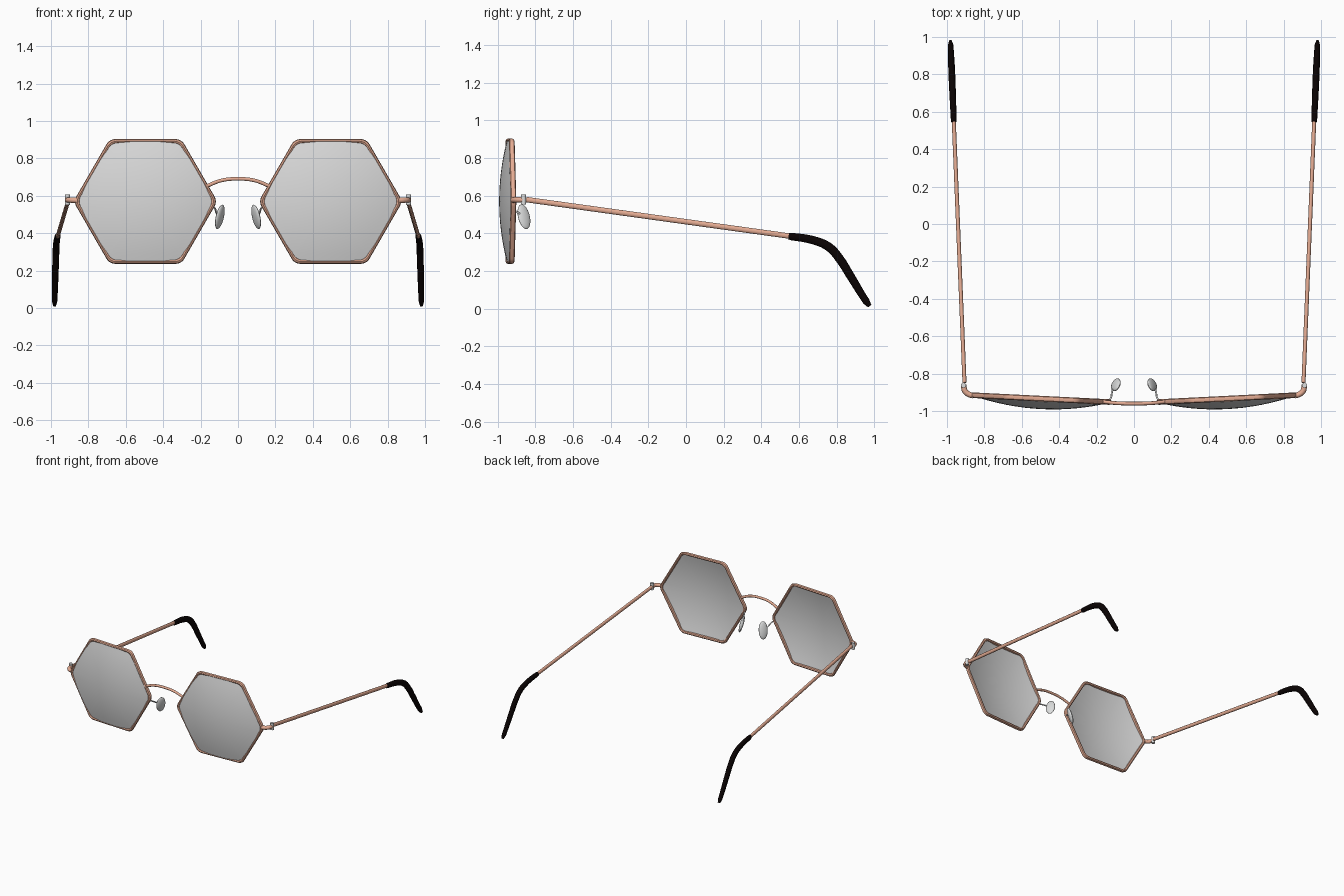
import bpy, bmesh, math
from mathutils import Vector, Matrix

cube = bpy.data.objects.get("Cube")
if cube:
    bpy.data.objects.remove(cube)


def material(name, rgb):
    m = bpy.data.materials.new(name)
    m.use_nodes = True
    m.diffuse_color = (*rgb, 1)
    m.node_tree.nodes["Principled BSDF"].inputs["Base Color"].default_value = (*rgb, 1)
    return m


COPPER = material("copper", (0.78, 0.41, 0.29))
LENS = material("lens grey", (0.70, 0.70, 0.70))
SILVER = material("silver", (0.72, 0.73, 0.73))
BLACK = material("black plastic", (0.003, 0.001, 0.001))


def finish(obj, mat, angle=40):
    obj.data.materials.clear()
    obj.data.materials.append(mat)
    bpy.ops.object.select_all(action='DESELECT')
    obj.select_set(True)
    bpy.context.view_layer.objects.active = obj
    bpy.ops.object.shade_smooth_by_angle(angle=math.radians(angle))
    return obj


def from_bmesh(name, bm, mat):
    bmesh.ops.recalc_face_normals(bm, faces=bm.faces)
    me = bpy.data.meshes.new(name)
    bm.to_mesh(me)
    bm.free()
    obj = bpy.data.objects.new(name, me)
    bpy.context.collection.objects.link(obj)
    return finish(obj, mat)


def tube(name, points, radius, mat, taper=None):
    """Round wire through the points, turned into a mesh."""
    cu = bpy.data.curves.new(name, 'CURVE')
    cu.dimensions = '3D'
    cu.bevel_depth, cu.bevel_resolution = radius, 3
    cu.use_fill_caps, cu.resolution_u = True, 8
    sp = cu.splines.new('BEZIER')
    sp.bezier_points.add(len(points) - 1)
    for i, (bp, p) in enumerate(zip(sp.bezier_points, points)):
        bp.co = p
        bp.handle_left_type = bp.handle_right_type = 'AUTO'
        bp.radius = taper[i] if taper else 1
    obj = bpy.data.objects.new(name, cu)
    bpy.context.collection.objects.link(obj)
    bpy.ops.object.select_all(action='DESELECT')
    obj.select_set(True)
    bpy.context.view_layer.objects.active = obj
    bpy.ops.object.convert(target='MESH')
    return finish(bpy.context.object, mat)


def arm_x(y):
    """Sideways position of the side arm, splaying toward the back."""
    return 0.941 + 0.041 * y


def arm(name, s, profile, radius, mat, slim, taper=None):
    """Oval side-arm tube, narrower in x than in height."""
    obj = tube(name, [(s * arm_x(y), y, z) for y, z in profile], radius, mat, taper)
    for v in obj.data.vertices:
        centre = s * arm_x(v.co.y)
        v.co.x = centre + (v.co.x - centre) * slim


CX, CZ, R = 0.495, 0.57, 0.372     # lens centre and corner radius


def rim_y(x):
    """Depth of the frame front, wrapping back toward the sides."""
    return -0.952 + 0.05 * (x - 0.13)


def outline(radius, corner=0.055, steps=6, along=6):
    """Rounded hexagon as (x, z) offsets from the lens centre."""
    pts = []
    inner = radius - corner / math.cos(math.pi / 6)
    for k in range(6):
        a = k * math.pi / 3
        c = Vector((math.cos(a), math.sin(a))) * inner
        for j in range(steps + 1):
            t = a + (j / steps - 0.5) * math.pi / 3
            pts.append(c + Vector((math.cos(t), math.sin(t))) * corner)
        n = Vector((math.cos(a + math.pi / 3), math.sin(a + math.pi / 3))) * inner
        end = n + Vector((math.cos(a + math.pi / 6), math.sin(a + math.pi / 6))) * corner
        start = pts[-1]
        pts += [start.lerp(end, j / along) for j in range(1, along)]
    return pts


def rim(name, s):
    bm = bmesh.new()
    section = [(math.cos(i * math.pi / 4), math.sin(i * math.pi / 4)) for i in range(8)]
    rings = []
    for c, sn in section:
        loop = outline(R + 0.013 * c)
        rings.append([bm.verts.new((s * (CX + p.x), rim_y(CX + p.x) + 0.015 * sn, CZ + p.y))
                      for p in loop])
    n = len(rings[0])
    for i in range(8):
        a, b = rings[i], rings[(i + 1) % 8]
        for j in range(n):
            k = (j + 1) % n
            bm.faces.new((a[j], a[k], b[k], b[j]))
    return from_bmesh(name, bm, COPPER)


def lens(name, s, thick=0.012, rings=8):
    bm = bmesh.new()
    base = outline(R - 0.003)

    def layer(back):
        def vert(p):
            dome = 0.054 * (1 - (p.length / R) ** 2)
            return bm.verts.new((s * (CX + p.x), rim_y(CX + p.x) - 0.002 - dome + back, CZ + p.y))
        mid = vert(Vector((0, 0)))
        loops = [[vert(p * (i / rings)) for p in base] for i in range(1, rings + 1)]
        n = len(base)
        for j in range(n):
            k = (j + 1) % n
            bm.faces.new((mid, loops[0][j], loops[0][k]))
            for a, b in zip(loops, loops[1:]):
                bm.faces.new((a[j], b[j], b[k], a[k]))
        return loops[-1]

    front, rear = layer(0), layer(thick)
    for j in range(len(front)):
        k = (j + 1) % len(front)
        bm.faces.new((front[j], front[k], rear[k], rear[j]))
    return from_bmesh(name, bm, LENS)


def nose_pad(name, s):
    # Flattened oval, leaning outward at the bottom
    up = Vector((-0.2 * s, -0.22, 1)).normalized()
    side = Vector((-0.6 * s, 1, 0))
    side = (side - up * side.dot(up)).normalized()
    out = up.cross(side)
    bm = bmesh.new()
    bmesh.ops.create_uvsphere(bm, u_segments=24, v_segments=12, radius=1)
    rot = Matrix((side, out, up)).transposed().to_4x4()
    size = Matrix.Diagonal((0.036, 0.014, 0.068, 1))
    bm.transform(Matrix.Translation((0.097 * s, -0.86, 0.488)) @ rot @ size)
    return from_bmesh(name, bm, SILVER)


def hinge(name, s):
    bm = bmesh.new()
    bmesh.ops.create_cone(bm, cap_ends=True, segments=16, radius1=0.014, radius2=0.014, depth=0.054)
    bm.transform(Matrix.Translation((0.912 * s, -0.862, 0.579)))
    return from_bmesh(name, bm, SILVER)


# Bridge between the lenses
tube("bridge", [(-0.168, -0.95, 0.652), (-0.09, -0.958, 0.682), (0, -0.96, 0.691),
                (0.09, -0.958, 0.682), (0.168, -0.95, 0.652)], 0.010, COPPER)

for s, label in ((1, "left"), (-1, "right")):
    def path(*pts):
        return [(s * x, y, z) for x, y, z in pts]

    rim(label + "_rim", s)
    lens(label + "_lens", s)
    nose_pad(label + "_nose_pad", s)
    hinge(label + "_hinge", s)
    # Wire holding the nose pad
    tube(label + "_pad_arm", path((0.135, -0.95, 0.545), (0.122, -0.925, 0.53),
                                  (0.118, -0.90, 0.515), (0.105, -0.865, 0.492)), 0.005, SILVER)
    # Curved end piece from rim to hinge
    tube(label + "_end_piece", path((0.86, -0.918, 0.576), (0.885, -0.91, 0.577),
                                    (0.904, -0.893, 0.578), (0.911, -0.862, 0.578)), 0.015, COPPER)
    # Side arm and its bent sleeve
    arm(label + "_temple", s, [(-0.848, 0.579), (0.56, 0.384)], 0.015, COPPER, 0.72)
    arm(label + "_temple_tip", s,
        [(0.545, 0.385), (0.56, 0.383), (0.68, 0.362), (0.76, 0.326), (0.815, 0.265),
         (0.87, 0.178), (0.957, 0.038), (0.975, 0.014)],
        0.023, BLACK, 0.75, taper=(0.8, 0.9, 1, 1.05, 1.05, 1, 0.85, 0.5))
